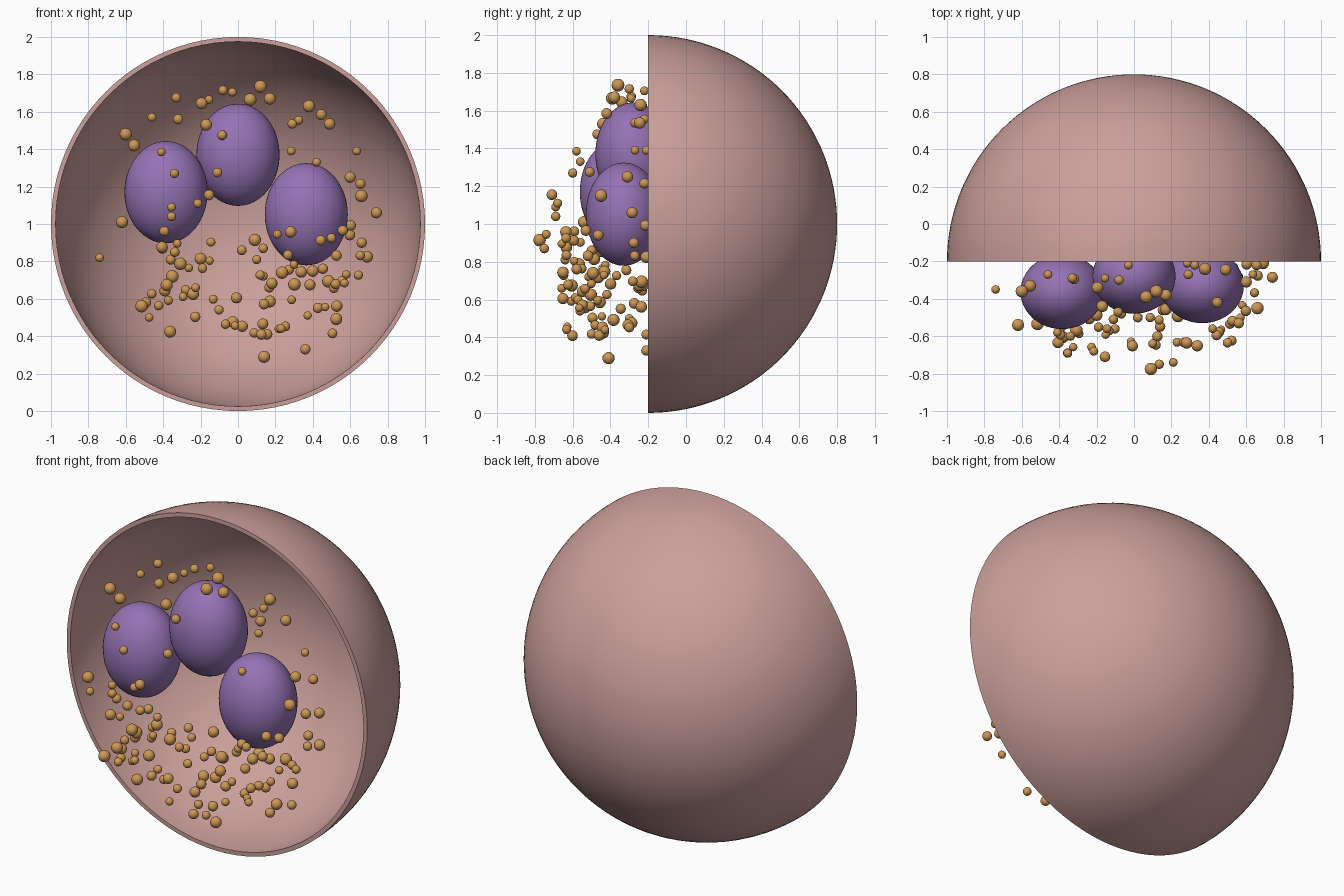
import bpy, bmesh, math, random
from mathutils import Vector, Matrix

if "Cube" in bpy.data.objects:
    bpy.data.objects.remove(bpy.data.objects["Cube"])

random.seed(7)
CENTRE = Vector((0, -0.2, 1))


def material(name, rgb):
    m = bpy.data.materials.new(name)
    m.diffuse_color = (*rgb, 1)
    m.use_nodes = True
    m.node_tree.nodes["Principled BSDF"].inputs["Base Color"].default_value = m.diffuse_color
    return m


def finish(bm, name, mat):
    me = bpy.data.meshes.new(name)
    bm.to_mesh(me)
    bm.free()
    me.materials.append(mat)
    me.shade_smooth()
    ob = bpy.data.objects.new(name, me)
    bpy.context.collection.objects.link(ob)
    return ob


pink = material("membrane_pink", (0.60, 0.35, 0.33))
purple = material("nucleus_purple", (0.30, 0.17, 0.46))
amber = material("granule_amber", (0.61, 0.31, 0.09))

# Cell membrane: a half sphere, open to the front, with a thin wall
bm = bmesh.new()
bmesh.ops.create_uvsphere(bm, u_segments=96, v_segments=64, radius=1,
                          matrix=Matrix.Rotation(math.pi / 2, 4, 'X'))
bmesh.ops.delete(bm, geom=[v for v in bm.verts if v.co.y < -1e-4], context='VERTS')
bmesh.ops.translate(bm, verts=bm.verts, vec=CENTRE)
shell = finish(bm, "cell_membrane", pink)
wall = shell.modifiers.new("wall", 'SOLIDIFY')
wall.thickness = 0.025
wall.offset = -1
bpy.context.view_layer.objects.active = shell
shell.select_set(True)
bpy.ops.object.modifier_apply(modifier="wall")
bpy.ops.object.shade_smooth_by_angle(angle=math.radians(35))

# Three egg-shaped nucleus lobes
LOBE_SIZE = Vector((0.222, 0.2, 0.273))
LOBES = [Vector((-0.385, -0.362, 1.17)), Vector((0, -0.28, 1.37)), Vector((0.365, -0.33, 1.052))]
for i, c in enumerate(LOBES):
    bm = bmesh.new()
    bmesh.ops.create_uvsphere(bm, u_segments=48, v_segments=32, radius=1,
                              matrix=Matrix.LocRotScale(c, None, LOBE_SIZE))
    finish(bm, f"nucleus_lobe_{i + 1}", purple)

# Granules at the outline and in front of the lobes
PLACED = [
    (.12, -.36, 1.735), (.17, -.38, 1.67), (.065, -.39, 1.665), (-.03, -.22, 1.705),
    (-.08, -.3, 1.715), (-.155, -.29, 1.665), (-.195, -.34, 1.645), (-.33, -.29, 1.675),
    (-.46, -.27, 1.57), (-.32, -.295, 1.56), (-.6, -.36, 1.48), (-.555, -.33, 1.42),
    (.29, -.27, 1.535), (.325, -.22, 1.555), (.38, -.24, 1.63), (.445, -.42, 1.585),
    (.49, -.245, 1.535), (.285, -.21, 1.39), (.635, -.27, 1.39), (.6, -.31, 1.25),
    (.655, -.22, 1.215), (.42, -.56, 1.33), (.66, -.45, 1.15), (.74, -.285, 1.06),
    (.69, -.21, .825), (-.74, -.35, .82), (-.62, -.54, 1.01), (-.475, -.3, .5),
    (.14, -.41, .29), (.36, -.21, .33), (.505, -.21, .415), (.155, -.46, .41),
    (.09, -.775, .915), (.135, -.75, .87), (.21, -.74, .945), (-.155, -.71, 1.155),
    (-.355, -.69, 1.04), (-.355, -.69, 1.09), (-.215, -.68, 1.11), (-.41, -.58, 1.385),
    (-.34, -.6, 1.27), (-.11, -.51, 1.275), (-.085, -.47, 1.475), (-.17, -.44, 1.53),
    (.5, -.635, .925), (.56, -.53, .965), (.1, -.64, .81), (.02, -.5, .86),
]
spots = [Vector(p) for p in PLACED]


def is_free(p):
    if any(Vector((d / (s + 0.03) for d, s in zip(p - c, LOBE_SIZE))).length < 1 for c in LOBES):
        return False
    return all((p - q).length > 0.06 for q in spots)


# Remaining granules scattered through the lower front of the cell
while len(spots) < 122:
    p = Vector((random.uniform(-.55, .68), random.uniform(-.66, -.21), random.uniform(.4, 1.02)))
    if 0.36 < (p - CENTRE).length < 0.76 and is_free(p):
        spots.append(p)

bm = bmesh.new()
for p in spots:
    bmesh.ops.create_uvsphere(bm, u_segments=16, v_segments=10, radius=random.uniform(.022, .034),
                              matrix=Matrix.Translation(p))
finish(bm, "granules", amber)
